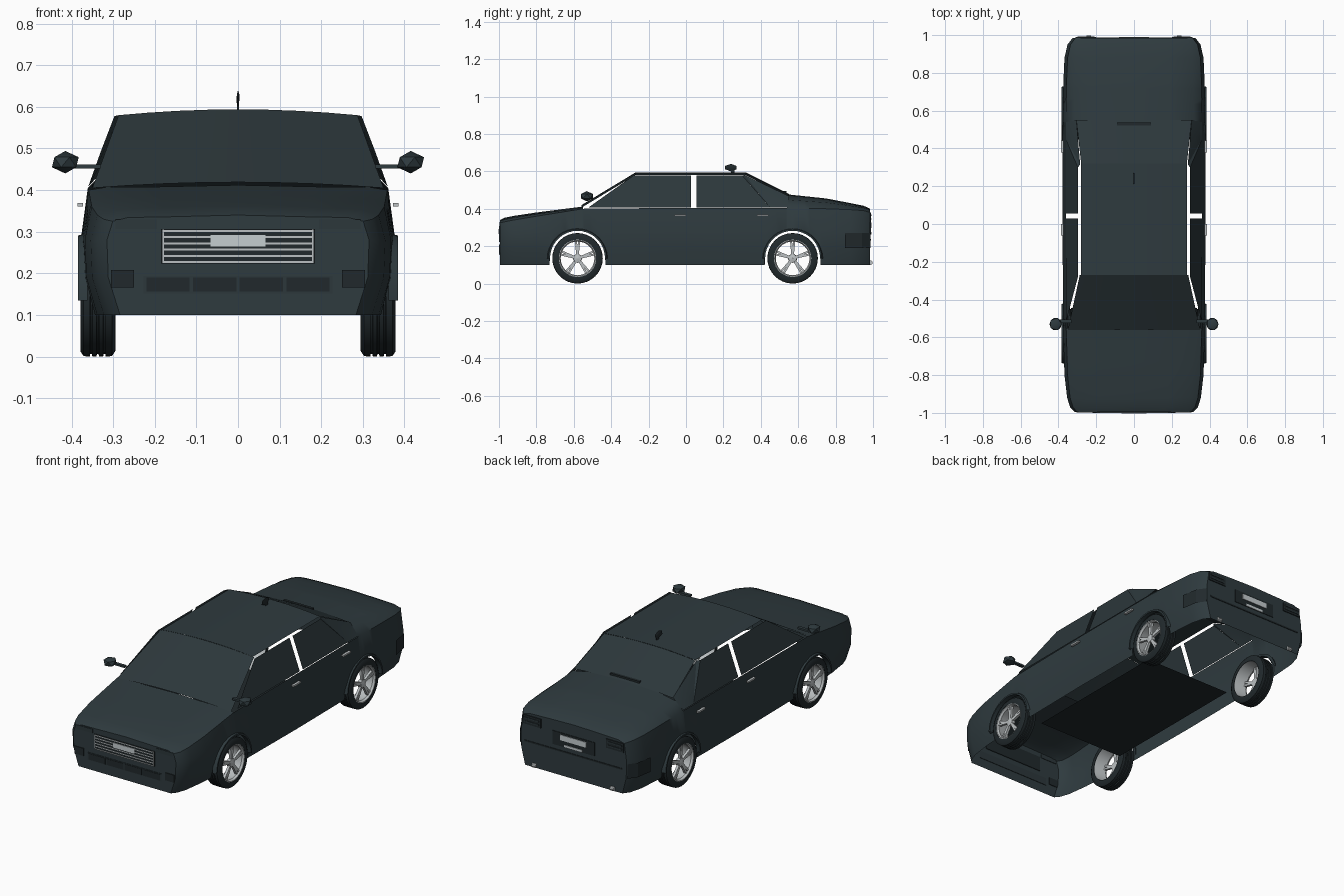
import bpy, bmesh, math
from mathutils import Vector, Matrix

cube = bpy.data.objects.get("Cube")
if cube:
    bpy.data.objects.remove(cube, do_unlink=True)


def material(name, rgb):
    m = bpy.data.materials.new(name)
    m.use_nodes = True
    m.diffuse_color = (*rgb, 1)
    m.node_tree.nodes["Principled BSDF"].inputs["Base Color"].default_value = (*rgb, 1)
    return m


PAINT = material("dark slate paint", (0.028, 0.043, 0.049))
GLASS = material("dark glass", (0.025, 0.038, 0.043))
BLACK = material("black rubber", (0.015, 0.022, 0.025))
SILVER = material("silver metal", (0.5, 0.53, 0.54))
PLATE = material("pale plate", (0.56, 0.61, 0.63))


def finish(name, bm, mat, angle=35):
    me = bpy.data.meshes.new(name)
    bm.to_mesh(me)
    bm.free()
    me.materials.append(mat)
    ob = bpy.data.objects.new(name, me)
    bpy.context.collection.objects.link(ob)
    bpy.ops.object.select_all(action='DESELECT')
    ob.select_set(True)
    bpy.context.view_layer.objects.active = ob
    bpy.ops.object.shade_smooth_by_angle(angle=math.radians(angle))
    return ob


def box(name, mat, centre, size):
    bm = bmesh.new()
    bmesh.ops.create_cube(bm, size=1, matrix=Matrix.Translation(centre) @ Matrix.Diagonal((*size, 1)))
    return finish(name, bm, mat)


def patch(name, mat, corners, crown=0.0, n=8):
    """Four-cornered sheet, crowned upward across its width, facing outward."""
    a, b, c, d = map(Vector, corners)
    bm = bmesh.new()
    rows = []
    for j in range(n + 1):
        v = j / n
        left, right = a.lerp(d, v), b.lerp(c, v)
        rows.append([bm.verts.new(left.lerp(right, i / n) + Vector((0, 0, crown * 4 * (i / n) * (1 - i / n))))
                     for i in range(n + 1)])
    for r, q in zip(rows, rows[1:]):
        for i in range(n):
            bm.faces.new((r[i], r[i + 1], q[i + 1], q[i]))
    bm.normal_update()
    face = bm.faces[:][len(bm.faces) // 2]
    if face.normal.dot(face.calc_center_median() - Vector((0, 0, 0.3))) < 0:
        bmesh.ops.reverse_faces(bm, faces=bm.faces[:])
    return finish(name, bm, mat)


def sweep(name, mat, profile, centre, start=0, span=360, steps=32, closed=True):
    """Turn a profile of (x, radius) points around an axle along x."""
    bm = bmesh.new()
    full = span == 360
    rings = []
    for k in range(steps if full else steps + 1):
        t = math.radians(start + span * k / steps)
        rings.append([bm.verts.new(Vector(centre) + Vector((x, r * math.cos(t), r * math.sin(t))))
                      for x, r in profile])
    for k in range(steps):
        p, q = rings[k], rings[(k + 1) % len(rings)]
        for i in range(len(profile) if closed else len(profile) - 1):
            j = (i + 1) % len(profile)
            bm.faces.new((p[i], p[j], q[j], q[i]))
    bmesh.ops.recalc_face_normals(bm, faces=bm.faces[:])
    return finish(name, bm, mat)


# Body shell: stations of (y, half width, centre height, shoulder height, sill width ratio)
AXLES = (-0.58, 0.57)
ARCH, AXLE_Z, BELT = 0.148, 0.135, (-0.55, 0.54)
STATIONS = [
    (-0.995, 0.315, 0.34, 0.325, 0.90), (-0.97, 0.338, 0.352, 0.33, 0.90),
    (-0.92, 0.354, 0.362, 0.34, 0.91), (-0.8, 0.368, 0.38, 0.36, 0.92),
    (-0.55, 0.376, 0.412, 0.40, 0.95), (0, 0.378, 0.42, 0.405, 0.96),
    (0.54, 0.378, 0.477, 0.405, 0.95), (0.75, 0.374, 0.455, 0.40, 0.94),
    (0.88, 0.368, 0.43, 0.395, 0.93), (0.95, 0.352, 0.416, 0.39, 0.92),
    (0.985, 0.325, 0.40, 0.38, 0.92)]


def station(y):
    for p, q in zip(STATIONS, STATIONS[1:]):
        if y <= q[0]:
            f = (y - p[0]) / (q[0] - p[0])
            return [a + (b - a) * f for a, b in zip(p, q)]
    return STATIONS[-1]


def sill(y):
    for c in AXLES:
        if abs(y - c) <= ARCH:
            return AXLE_Z + math.sqrt(ARCH ** 2 - (y - c) ** 2)
    return 0.1


def section(y):
    _, w, top, sh, low = station(y)
    half = [(0.5 * w, top - 0.004), (0.84 * w, top * 0.6 + sh * 0.4), (0.955 * w, sh),
            (w, 0.28), (0.99 * w, 0.19), (low * w, 0.1)]
    half = [(x, max(z, sill(y))) for x, z in half]
    return [(-x, y, z) for x, z in reversed(half)] + [(0, y, top)] + [(x, y, z) for x, z in half]


ys = {s[0] for s in STATIONS}
for c in AXLES:
    ys |= {c + ARCH * 0.9999 * math.cos(math.pi * k / 14) for k in range(15)}
    ys |= {c - ARCH - 0.001, c + ARCH + 0.001}
ys = sorted(ys)
bm = bmesh.new()
rings = [[bm.verts.new(p) for p in section(y)] for y in ys]
for k in range(len(ys) - 1):
    cabin = ys[k] >= BELT[0] and ys[k + 1] <= BELT[1]
    for i in range(12):
        if not (cabin and 3 <= i <= 8):
            bm.faces.new((rings[k][i], rings[k][i + 1], rings[k + 1][i + 1], rings[k + 1][i]))
bm.faces.new(rings[0])
bm.faces.new(rings[-1])
bmesh.ops.remove_doubles(bm, verts=bm.verts[:], dist=0.0002)
bmesh.ops.recalc_face_normals(bm, faces=bm.faces[:])
finish("body_shell", bm, PAINT, 40)
patch("floor_pan", BLACK, [(-0.27, -0.44, 0.1), (0.27, -0.44, 0.1), (0.27, 0.44, 0.1), (-0.27, 0.44, 0.1)])

# Roof and glass
patch("roof", PAINT, [(-0.28, -0.27, 0.581), (0.28, -0.27, 0.581), (0.28, 0.32, 0.581), (-0.28, 0.32, 0.581)], 0.014)
patch("windshield", GLASS, [(-0.35, -0.56, 0.405), (0.35, -0.56, 0.405), (0.287, -0.27, 0.58), (-0.287, -0.27, 0.58)], 0.014)
patch("rear_window", GLASS, [(-0.28, 0.32, 0.58), (0.28, 0.32, 0.58), (0.305, 0.55, 0.465), (-0.305, 0.55, 0.465)], 0.014)
box("high_brake_light", BLACK, (0, 0.53, 0.489), (0.18, 0.015, 0.012))

for s, side in ((1, "left"), (-1, "right")):
    # Side windows with an open gap between the doors
    def sheet(name, mat, pts):
        patch(side + name, mat, [(s * x, y, z) for x, y, z in pts], 0, 2)
    lo, hi = (0.36, 0.408), (0.297, 0.578)
    sheet("_front_window", GLASS, [(lo[0], -0.52, lo[1]), (lo[0], 0.028, lo[1]), (hi[0], 0.028, hi[1]), (hi[0], -0.28, hi[1])])
    sheet("_rear_window", GLASS, [(lo[0], 0.055, lo[1]), (lo[0], 0.45, lo[1]), (hi[0], 0.30, hi[1]), (hi[0], 0.055, hi[1])])
    sheet("_rear_pillar", PAINT, [(lo[0], 0.45, lo[1]), (lo[0], 0.54, 0.408), (0.305, 0.55, 0.468), (0.285, 0.315, 0.58)])
    sheet("_pillar_corner", PAINT, [(lo[0], 0.45, lo[1]), (0.285, 0.315, 0.58), (hi[0], 0.30, hi[1]), (0.33, 0.376, 0.492)])

    # Rear bumper corner panels
    for a, b in (((0.377, 0.85), (0.362, 0.94)), ((0.362, 0.94), (0.33, 0.987))):
        sheet("_bumper_corner", BLACK, [(*a, 0.19), (*b, 0.19), (*b, 0.27), (*a, 0.27)])

    # Door mirror on its arm
    bm = bmesh.new()
    bmesh.ops.create_icosphere(bm, subdivisions=1, radius=1, matrix=Matrix.Translation((s * 0.415, -0.53, 0.467))
                               @ Matrix.Diagonal((0.036, 0.038, 0.027, 1)))
    finish(side + "_mirror", bm, PAINT)
    arm = box(side + "_mirror_arm", PAINT, (s * 0.365, -0.515, 0.457), (0.07, 0.018, 0.01))
    arm.rotation_euler = (0, 0, 0)

    # Door handles, lamps and exhaust
    for y in (-0.03, 0.41):
        box(side + "_door_handle", SILVER, (s * 0.379, y, 0.365), (0.014, 0.062, 0.009))
    box(side + "_headlight", GLASS, (s * 0.245, -0.995, 0.318), (0.1, 0.006, 0.022))
    box(side + "_fog_light", BLACK, (s * 0.278, -0.995, 0.187), (0.055, 0.008, 0.042))
    box(side + "_tail_light", BLACK, (s * 0.255, 0.962, 0.355), (0.11, 0.056, 0.05))
    for z in (0.345, 0.365):
        box(side + "_tail_light_strip", GLASS, (s * 0.255, 0.991, z), (0.09, 0.004, 0.007))
    sweep(side + "_exhaust", SILVER, [(-0.012, 0.001), (-0.012, 0.012), (0.012, 0.012), (0.012, 0.001)],
          (s * 0.24, 0.986, 0.112), steps=10)

    # Wheels: grooved tyre, open rim, five spokes and hub
    for c, end in zip(AXLES, ("front", "rear")):
        label = f"{side}_{end}"
        hub = (s * 0.337, c, AXLE_Z)
        tread = [(-0.042, 0.1), (-0.042, 0.122), (-0.034, 0.134)]
        for g in (-0.016, 0.0, 0.016):
            tread += [(g - 0.003, 0.135), (g - 0.002, 0.129), (g + 0.002, 0.129), (g + 0.003, 0.135)]
        tread += [(0.034, 0.134), (0.042, 0.122), (0.042, 0.1)]
        sweep(label + "_tyre", BLACK, tread, hub)
        sweep(label + "_rim", SILVER, [(-0.04, 0.1), (s * 0.03, 0.09), (s * 0.041, 0.096), (s * 0.041, 0.102)][::1]
              if s > 0 else [(0.04, 0.1), (-0.03, 0.09), (-0.041, 0.096), (-0.041, 0.102)], hub, closed=False)
        sweep(label + "_hub", SILVER, [(s * 0.015, 0.001), (s * 0.015, 0.024), (s * 0.034, 0.022), (s * 0.038, 0.001)], hub, steps=15)
        bm = bmesh.new()
        for k in range(5):
            turn = Matrix.Translation(hub) @ Matrix.Rotation(math.radians(90 + 72 * k), 4, 'X')
            for lean in (-0.09, 0.09):
                bmesh.ops.create_cube(bm, size=1, matrix=turn @ Matrix.Rotation(lean, 4, 'X')
                                      @ Matrix.Translation((s * 0.026, 0.053, 0)) @ Matrix.Diagonal((0.014, 0.08, 0.011, 1)))
        finish(label + "_spokes", bm, SILVER)
        sweep(label + "_arch_lip", PAINT, [(s * 0.362, 0.162), (s * 0.384, 0.156), (s * 0.384, 0.147), (s * 0.362, 0.147)],
              (0, c, AXLE_Z), 0, 180, 18)

# Front grille, number plate and lower intake
NOSE = -0.995
box("grille", BLACK, (0, NOSE, 0.265), (0.37, 0.008, 0.084))
for k in range(6):
    box("grille_slat", SILVER, (0, NOSE - 0.004, 0.227 + 0.015 * k), (0.355, 0.004, 0.0045))
for x in (-0.18, 0.18):
    box("grille_side", SILVER, (x, NOSE - 0.004, 0.265), (0.004, 0.004, 0.08))
box("front_plate", PLATE, (0, NOSE - 0.004, 0.278), (0.132, 0.007, 0.027))
box("lower_intake", GLASS, (0, NOSE, 0.173), (0.455, 0.006, 0.042))
for k in range(4):
    box("intake_cell", BLACK, (-0.168 + 0.112 * k, NOSE - 0.002, 0.173), (0.104, 0.006, 0.034))

# Rear number plate, lamp and bumper seam
box("rear_recess", BLACK, (0, 0.985, 0.3), (0.26, 0.006, 0.075))
box("rear_plate", PLATE, (0, 0.988, 0.312), (0.16, 0.006, 0.03))
box("rear_plate_trim", PLATE, (0, 0.988, 0.27), (0.11, 0.006, 0.014))
box("rear_bumper_seam", BLACK, (0, 0.985, 0.235), (0.6, 0.006, 0.008))

# Roof aerial: a thin fin on a short stem
bm = bmesh.new()
bmesh.ops.create_icosphere(bm, subdivisions=1, radius=1, matrix=Matrix.Translation((0, 0.24, 0.62))
                           @ Matrix.Diagonal((0.004, 0.036, 0.02, 1)))
finish("roof_aerial", bm, BLACK)
box("aerial_stem", BLACK, (0, 0.25, 0.6), (0.004, 0.02, 0.02))
